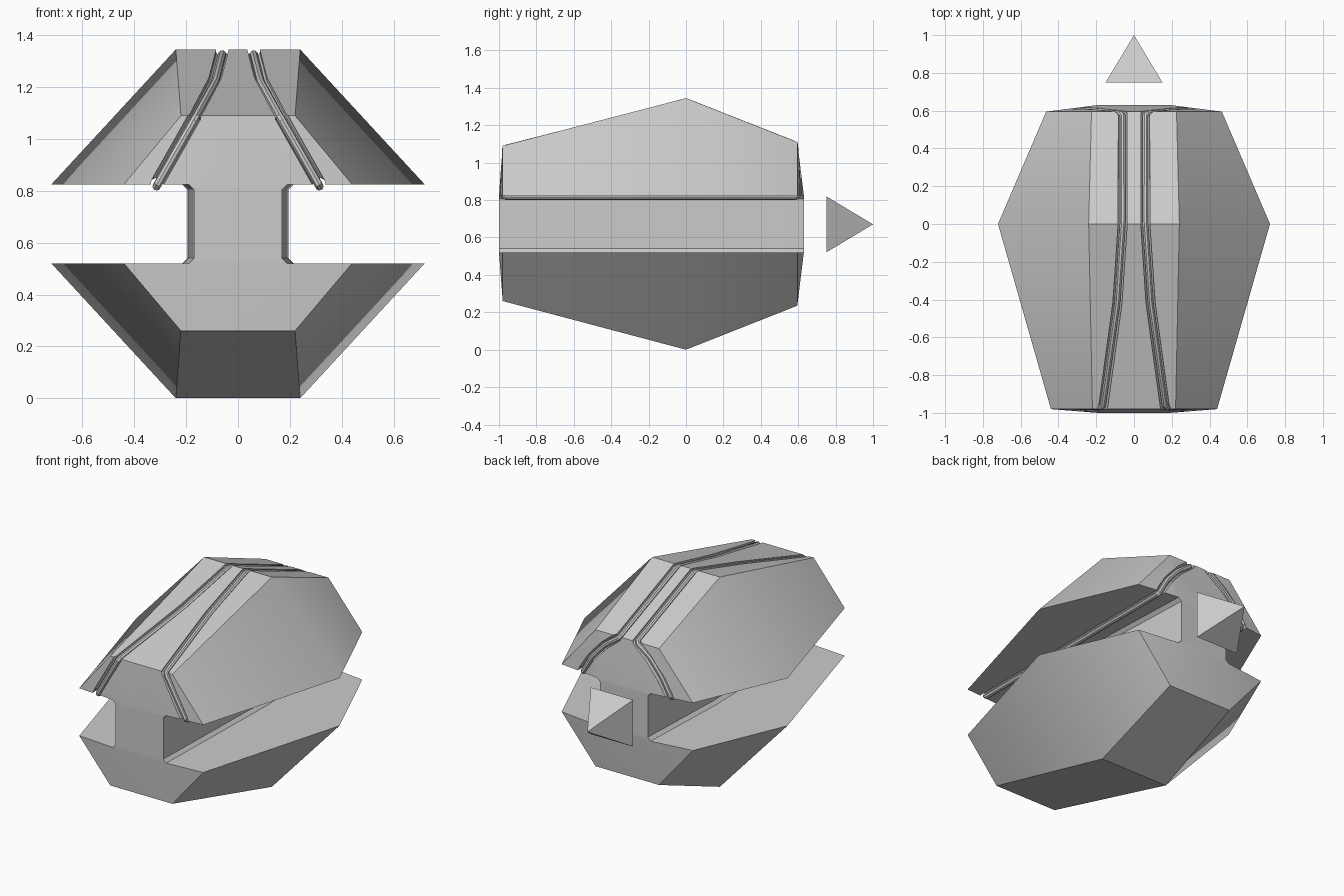
import bpy, bmesh
from mathutils import Vector

if "Cube" in bpy.data.objects:
    bpy.data.objects.remove(bpy.data.objects["Cube"])

FLOOR, CEIL = 0.52, 0.825   # side slot


def link(name, bm):
    bmesh.ops.recalc_face_normals(bm, faces=bm.faces)
    me = bpy.data.meshes.new(name)
    bm.to_mesh(me)
    bm.free()
    ob = bpy.data.objects.new(name, me)
    bpy.context.collection.objects.link(ob)
    return ob


def activate(ob):
    bpy.ops.object.select_all(action='DESELECT')
    ob.select_set(True)
    bpy.context.view_layer.objects.active = ob


def section(bm, y_edge, y_core, half_cap, half_mid, core, bottom, top):
    """Faceted section with a chamfered slot in each side."""
    right = [(half_cap, bottom, y_edge), (half_mid, FLOOR, y_edge),
             (core + .02, FLOOR, y_core), (core, FLOOR + .02, y_core),
             (core, CEIL - .02, y_core), (core + .02, CEIL, y_core),
             (half_mid, CEIL, y_edge), (half_cap, top, y_edge)]
    pts = right + [(-x, z, y) for x, z, y in reversed(right)]
    return [bm.verts.new((x, y, z)) for x, z, y in pts]


# Body: three sections lofted, with gently domed ends
bm = bmesh.new()
rings = [section(bm, -.98, -1.0, .22, .44, .17, .26, 1.09),
         section(bm, 0, 0, .24, .72, .195, 0, 1.345),
         section(bm, .595, .63, .225, .465, .17, .235, 1.11)]
for a, b in zip(rings, rings[1:]):
    for i in range(16):
        j = (i + 1) % 16
        bm.faces.new((a[i], a[j], b[j], b[i]))
for r in (rings[0], rings[2]):
    for ids in ((2, 3, 4, 5, 10, 11, 12, 13), (5, 6, 7), (5, 7, 8, 10), (8, 9, 10),
                (0, 1, 2), (0, 2, 13, 15), (13, 14, 15)):
        bm.faces.new([r[i] for i in ids])
body = link("body", bm)

# Cable route: up the front, over the top, down the back, along the slot ceiling
# Each point carries its inward direction, used to sink the cable in its groove
ROUTE = [((.315, -.988, CEIL), (0, 1, 1)), ((.165, -.98, 1.09), (0, .7, -.7)),
         ((.088, -.42, 1.234), (0, 0, -1)), ((.06, 0, 1.345), (0, 0, -1)),
         ((.06, .595, 1.11), (0, -.7, -.7)), ((.16, .602, 1.03), (0, -1, 0)),
         ((.25, .61, .93), (0, -1, 0)), ((.315, .613, CEIL), (0, -1, 1))]


def route(side, sink):
    base = []
    for p, n in ROUTE:
        v = Vector(p) + Vector(n) * sink
        if p[2] == CEIL:
            v.z = CEIL - sink * .6      # cable hangs just below the ceiling
        base.append(Vector((v.x * side, v.y, v.z)))
    out = []
    for i, p in enumerate(base):
        before, after = base[i - 1], base[(i + 1) % len(base)]
        out += [p + (before - p).normalized() * .012,
                p + (after - p).normalized() * .012]
    return out


def tube(name, pts, radius):
    cu = bpy.data.curves.new(name, 'CURVE')
    cu.dimensions = '3D'
    cu.bevel_depth = radius
    cu.bevel_resolution = 2
    sp = cu.splines.new('POLY')
    sp.points.add(len(pts) - 1)
    for q, p in zip(sp.points, pts):
        q.co = (*p, 1)
    sp.use_cyclic_u = True
    ob = bpy.data.objects.new(name, cu)
    bpy.context.collection.objects.link(ob)
    activate(ob)
    bpy.ops.object.convert(target='MESH')
    return bpy.context.view_layer.objects.active


# Grooves cut in the body, a cable lying in each
for side, label in ((1, "right"), (-1, "left")):
    cutter = tube("groove_cutter_" + label, route(side, 0), .026)
    mod = body.modifiers.new("groove", 'BOOLEAN')
    mod.operation = 'DIFFERENCE'
    mod.solver = 'EXACT'
    mod.object = cutter
    activate(body)
    bpy.ops.object.modifier_apply(modifier=mod.name)
    bpy.data.objects.remove(cutter, do_unlink=True)
    cable = tube("cable_" + label, route(side, .015), .016)
    activate(cable)
    bpy.ops.object.shade_smooth_by_angle(angle=.6)

activate(body)
bpy.ops.object.shade_smooth_by_angle(angle=.52)

# Square pyramid floating behind the body
bm = bmesh.new()
base = [bm.verts.new((x, .75, .67 + z))
        for x, z in ((-.15, -.15), (.15, -.15), (.15, .15), (-.15, .15))]
tip = bm.verts.new((0, 1, .67))
bm.faces.new(base)
for i in range(4):
    bm.faces.new((base[i], base[(i + 1) % 4], tip))
link("rear_pyramid", bm)
